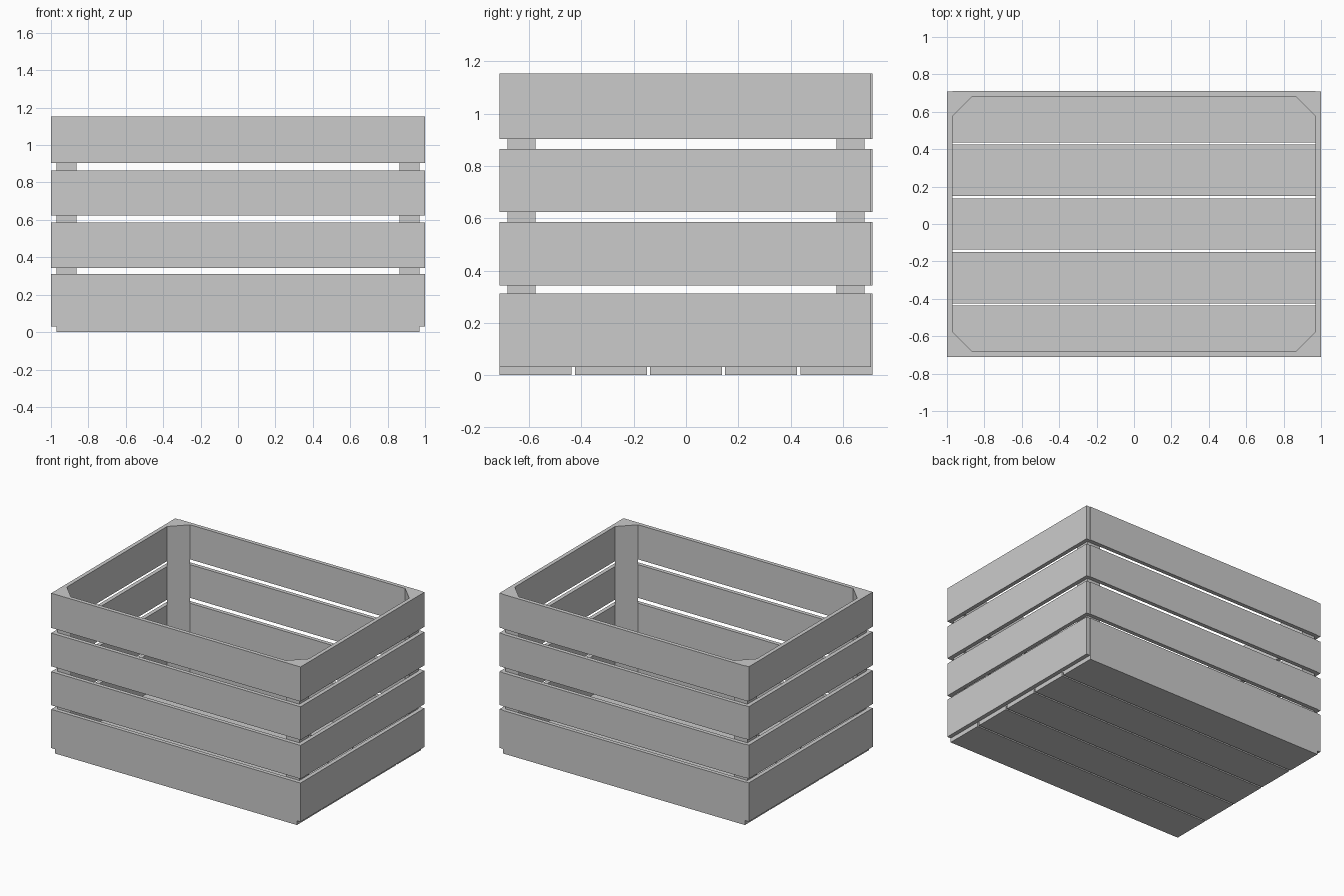
import bpy, bmesh

if "Cube" in bpy.data.objects:
    bpy.data.objects.remove(bpy.data.objects["Cube"])

X, Y = 1.0, 0.712      # outer half sizes
T = 0.029              # slat thickness
FLOOR = 0.031          # floor board thickness
ROWS = [(FLOOR, 0.312), (0.342, 0.585), (0.624, 0.865), (0.903, 1.154)]


def prism(name, outline, z0, z1):
    """Extrude a flat outline from z0 up to z1."""
    bm = bmesh.new()
    face = bm.faces.new([bm.verts.new((x, y, z0)) for x, y in outline])
    top = bmesh.ops.extrude_face_region(bm, geom=[face])["geom"]
    verts = [v for v in top if isinstance(v, bmesh.types.BMVert)]
    bmesh.ops.translate(bm, verts=verts, vec=(0, 0, z1 - z0))
    bmesh.ops.recalc_face_normals(bm, faces=bm.faces)
    mesh = bpy.data.meshes.new(name)
    bm.to_mesh(mesh)
    bm.free()
    obj = bpy.data.objects.new(name, mesh)
    bpy.context.collection.objects.link(obj)
    return obj


def board(name, x0, x1, y0, y1, z0, z1):
    return prism(name, [(x0, y0), (x1, y0), (x1, y1), (x0, y1)], z0, z1)


# Side walls: four rows of slats; end slats cover the ends of the long ones
for i, (z0, z1) in enumerate(ROWS, 1):
    board(f"front_slat_{i}", -X + T, X - T, -Y, -Y + T, z0, z1)
    board(f"back_slat_{i}", -X + T, X - T, Y - T, Y, z0, z1)
    board(f"left_slat_{i}", -X, -X + T, -Y, Y - 0.004, z0, z1)
    board(f"right_slat_{i}", X - T, X, -Y, Y - 0.004, z0, z1)

# Floor: five boards with narrow gaps
gap = 0.012
width = (2 * Y - 4 * gap) / 5
for i in range(5):
    y0 = -Y + i * (width + gap)
    board(f"floor_board_{i + 1}", -X + T, X - T, y0, y0 + width, 0, FLOOR)

# Triangular posts inside the four corners
px, py, leg = X - T, Y - T, 0.108
for sx, side in ((-1, "left"), (1, "right")):
    for sy, end in ((-1, "front"), (1, "back")):
        prism(f"{end}_{side}_post",
              [(sx * px, sy * py), (sx * (px - leg), sy * py), (sx * px, sy * (py - leg))],
              FLOOR, ROWS[-1][1])
